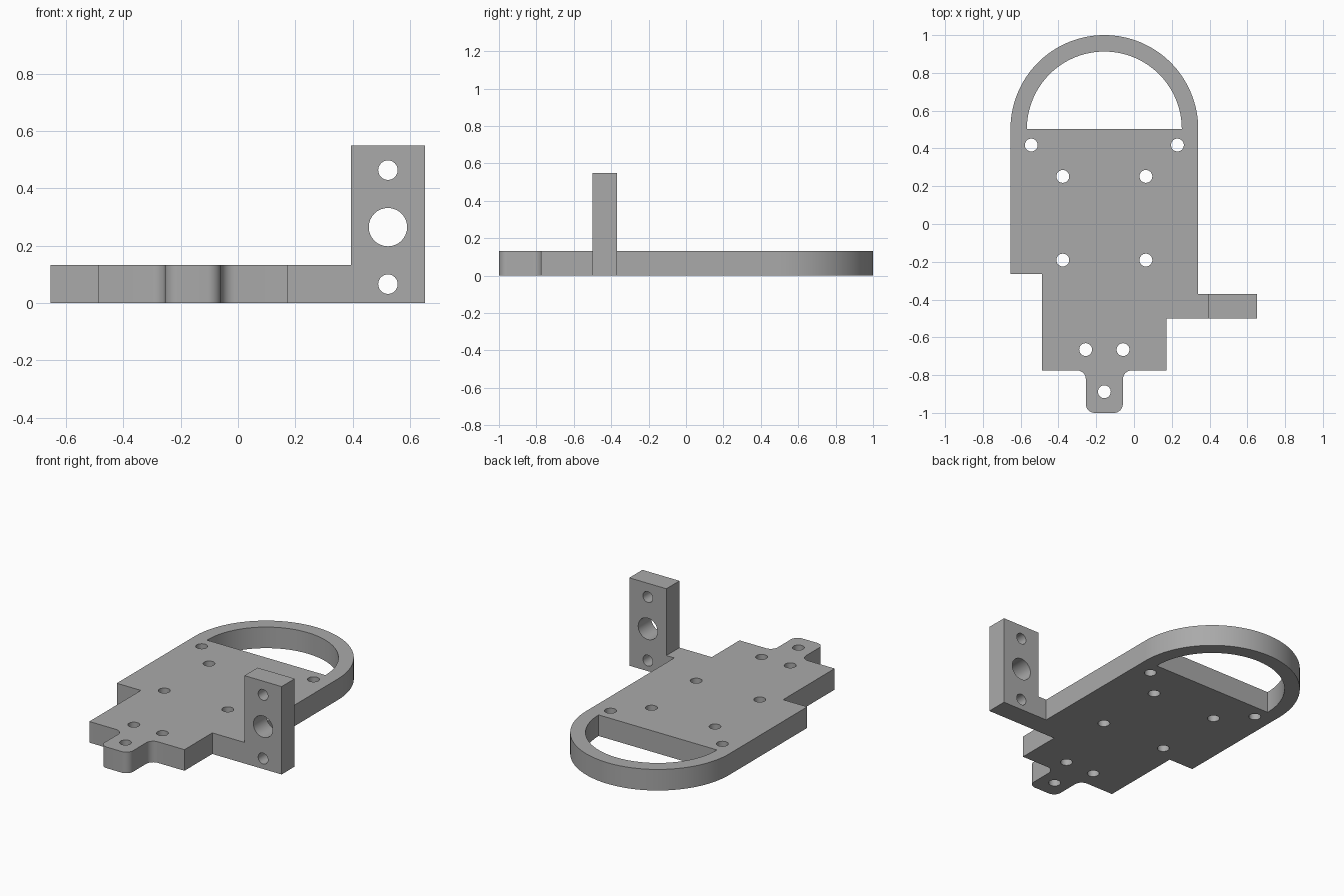
import bpy, bmesh, math
from mathutils import Matrix

if "Cube" in bpy.data.objects:
    bpy.data.objects.remove(bpy.data.objects["Cube"])

H = 0.132                      # plate thickness
CX, CY = -0.157, 0.503         # centre of the rounded end
ARM_Y0, ARM_Y1 = -0.50, -0.37  # side arm
BX0, BX1, BZ = 0.395, 0.652, 0.55

grey = bpy.data.materials.new("plain grey")
grey.diffuse_color = (0.4, 0.4, 0.4, 1)
grey.use_nodes = True
grey.node_tree.nodes["Principled BSDF"].inputs["Base Color"].default_value = grey.diffuse_color


def arc(cx, cy, r, a0, a1, n):
    return [(cx + r * math.cos(math.radians(a0 + (a1 - a0) * i / n)),
             cy + r * math.sin(math.radians(a0 + (a1 - a0) * i / n))) for i in range(n + 1)]


def circle(cx, cy, r):
    return arc(cx, cy, r, 0, 360, 32)[:-1]


def slab(name, loops, depth, matrix):
    """Extrude a filled outline (first loop) with holes (other loops)."""
    cu = bpy.data.curves.new(name, 'CURVE')
    cu.dimensions, cu.fill_mode, cu.extrude = '2D', 'BOTH', depth / 2
    for pts in loops:
        sp = cu.splines.new('POLY')
        sp.points.add(len(pts) - 1)
        for p, (x, y) in zip(sp.points, pts):
            p.co = (x, y, 0, 1)
        sp.use_cyclic_u = True
    ob = bpy.data.objects.new(name, cu)
    bpy.context.collection.objects.link(ob)
    bpy.ops.object.select_all(action='DESELECT')
    bpy.context.view_layer.objects.active = ob
    ob.select_set(True)
    bpy.ops.object.convert(target='MESH')
    ob = bpy.context.view_layer.objects.active
    ob.data.transform(matrix)
    return ob


# Base plate: rounded end, stepped sides, side arm, filleted tab
f = 0.047
tx0, tx1, ty = -0.255, -0.059, -0.775
outline = arc(CX, CY, 0.497, 0, 180, 64)
outline += [(-0.654, -0.265), (-0.487, -0.265), (-0.487, ty)]
outline += arc(tx0 - f, ty - f, f, 90, 0, 8)
outline += arc(tx0 + f, -1 + f, f, 180, 270, 8)
outline += arc(tx1 - f, -1 + f, f, 270, 360, 8)
outline += arc(tx1 + f, ty - f, f, 180, 90, 8)
outline += [(0.172, ty), (0.172, ARM_Y0), (BX0, ARM_Y0), (BX0, ARM_Y1), (0.34, ARM_Y1)]

# D-shaped window and mirrored screw holes
loops = [outline, arc(CX, CY, 0.41, 0, 180, 64)]
for dx, y in ((0.387, 0.418), (0.22, 0.252), (0.22, -0.191), (0.099, -0.665)):
    loops += [circle(CX + s * dx, y, 0.034) for s in (-1, 1)]
loops.append(circle(CX, -0.888, 0.034))
plate = slab("base_plate", loops, H, Matrix.Translation((0, 0, H / 2)))

# Upright bracket with three holes
bx = (BX0 + BX1) / 2
bracket = slab("upright_bracket",
               [[(BX0, 0), (BX1, 0), (BX1, BZ), (BX0, BZ), (BX0, H)],
                circle(bx, 0.066, 0.034), circle(bx, 0.265, 0.067), circle(bx, 0.464, 0.034)],
               ARM_Y1 - ARM_Y0,
               Matrix.Translation((0, (ARM_Y0 + ARM_Y1) / 2, 0)) @ Matrix.Rotation(math.pi / 2, 4, 'X'))

# Fuse both into one part and drop the hidden joint faces
bpy.ops.object.select_all(action='DESELECT')
bracket.select_set(True)
plate.select_set(True)
bpy.context.view_layer.objects.active = plate
bpy.ops.object.join()
plate.name = "mounting_plate"
bm = bmesh.new()
bm.from_mesh(plate.data)
bmesh.ops.remove_doubles(bm, verts=bm.verts, dist=1e-4)
joint = [fc for fc in bm.faces
         if all(abs(v.co.x - BX0) < 1e-4 and v.co.z < H + 1e-4 for v in fc.verts)]
bmesh.ops.delete(bm, geom=joint, context='FACES')
bmesh.ops.recalc_face_normals(bm, faces=bm.faces)
bm.to_mesh(plate.data)
bm.free()
plate.data.materials.clear()
plate.data.materials.append(grey)
bpy.ops.object.shade_smooth_by_angle(angle=math.radians(30))
